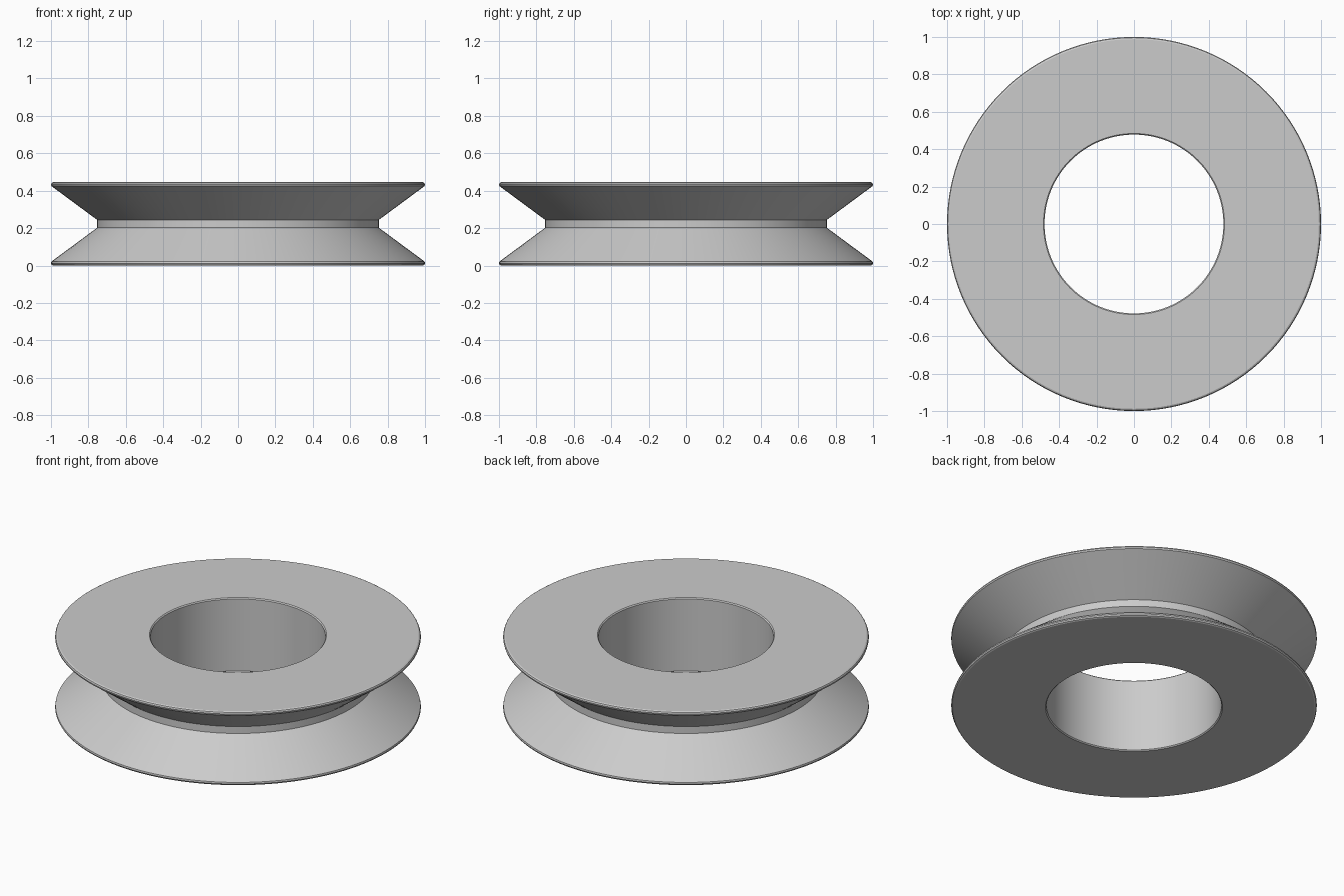
import bpy
import bmesh
import math

cube = bpy.data.objects.get("Cube")
if cube:
    bpy.data.objects.remove(cube, do_unlink=True)

HEIGHT = 0.446
SEGMENTS = 128

grey = bpy.data.materials.new("light_grey")
grey.use_nodes = True
grey.diffuse_color = (0.6, 0.6, 0.6, 1)
grey.node_tree.nodes["Principled BSDF"].inputs["Base Color"].default_value = (0.6, 0.6, 0.6, 1)

# Lower half of the section: bore, eased bore edge, flat side, rounded rim, groove
lower = [(0.478, 0.006), (0.484, 0.0), (0.988, 0.0), (0.996, 0.004),
         (1.0, 0.012), (0.998, 0.021), (0.753, 0.202)]
upper = [(r, HEIGHT - z) for r, z in reversed(lower)]
profile = lower + upper


def lathe(name, points, material):
    """Spin a closed section around the z axis."""
    bm = bmesh.new()
    verts = [bm.verts.new((r, 0, z)) for r, z in points]
    edges = [bm.edges.new((v, verts[i - 1])) for i, v in enumerate(verts)]
    bmesh.ops.spin(bm, geom=verts + edges, cent=(0, 0, 0), axis=(0, 0, 1),
                   angle=math.tau, steps=SEGMENTS, use_merge=True)
    bmesh.ops.remove_doubles(bm, verts=bm.verts, dist=0.0001)
    bmesh.ops.recalc_face_normals(bm, faces=bm.faces)
    mesh = bpy.data.meshes.new(name)
    bm.to_mesh(mesh)
    bm.free()
    mesh.materials.append(material)
    obj = bpy.data.objects.new(name, mesh)
    bpy.context.collection.objects.link(obj)
    return obj


# Grooved wheel with a central bore
wheel = lathe("grooved_wheel", profile, grey)
bpy.ops.object.select_all(action="DESELECT")
wheel.select_set(True)
bpy.context.view_layer.objects.active = wheel
bpy.ops.object.shade_smooth_by_angle(angle=math.radians(25))
